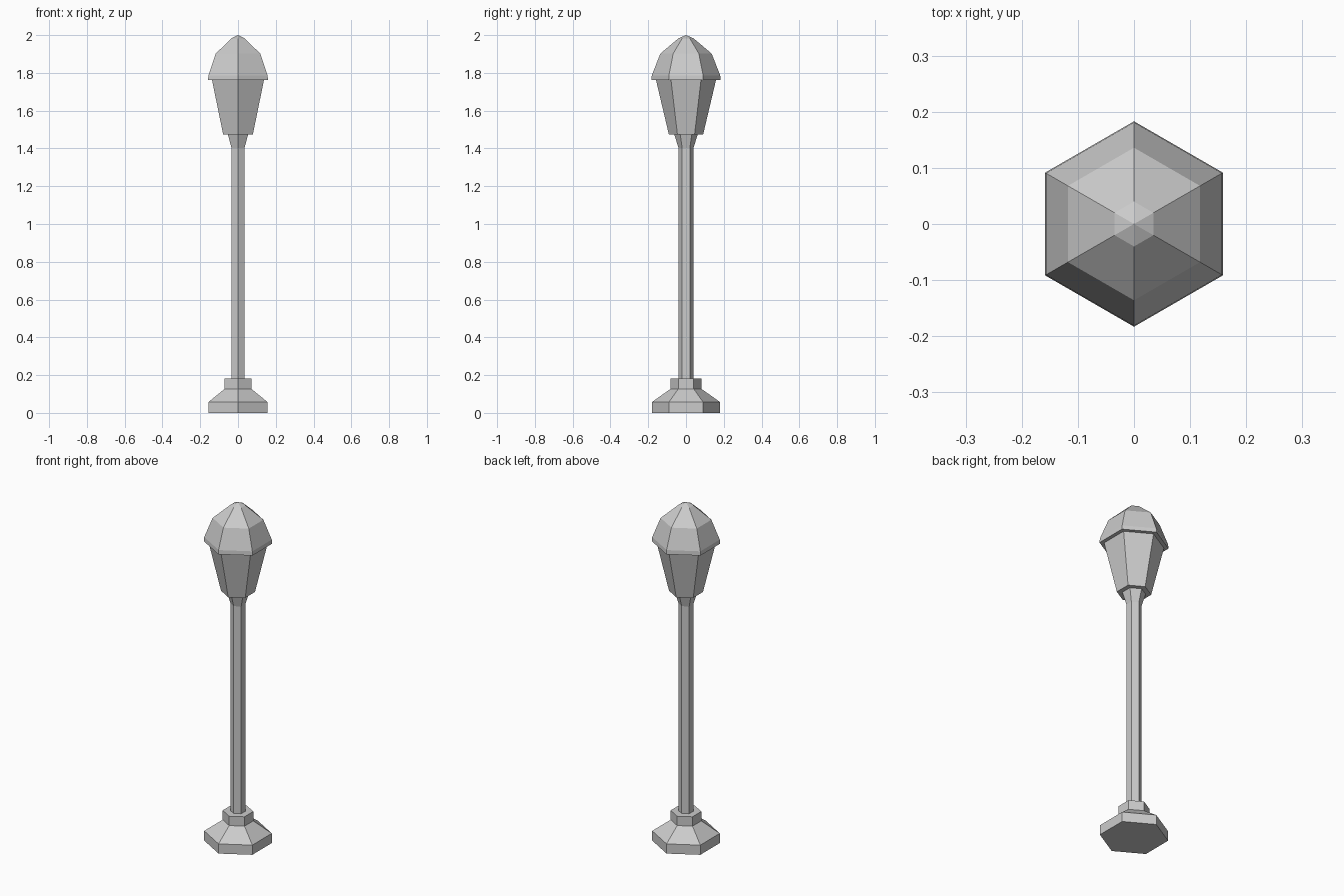
import bpy, bmesh, math

if "Cube" in bpy.data.objects:
    bpy.data.objects.remove(bpy.data.objects["Cube"])


def hex_part(name, profile):
    """Six-sided lathe of (radius, z) pairs, corners on the y axis; radius 0 makes a tip."""
    bm = bmesh.new()
    rings = []
    for r, z in profile:
        if r == 0:
            rings.append([bm.verts.new((0, 0, z))] * 6)
        else:
            rings.append([bm.verts.new((r * math.cos(a), r * math.sin(a), z))
                          for a in (math.radians(90 + 60 * i) for i in range(6))])
    bm.faces.new(rings[0][::-1])
    for low, high in zip(rings, rings[1:]):
        for i in range(6):
            j = (i + 1) % 6
            if high[i] is high[j]:
                bm.faces.new((low[i], low[j], high[i]))
            else:
                bm.faces.new((low[i], low[j], high[j], high[i]))
    if profile[-1][0] > 0:
        bm.faces.new(rings[-1])
    bmesh.ops.recalc_face_normals(bm, faces=bm.faces)
    mesh = bpy.data.meshes.new(name)
    bm.to_mesh(mesh)
    bm.free()
    obj = bpy.data.objects.new(name, mesh)
    bpy.context.collection.objects.link(obj)
    return obj


# Stepped foot with sloped shoulder and collar
hex_part("base", [(0.181, 0), (0.181, 0.057), (0.082, 0.127), (0.082, 0.182)])

# Slender pole flaring into the lantern support
hex_part("pole", [(0.04, 0.182), (0.04, 1.403), (0.062, 1.475)])

# Tapered lantern body
hex_part("lantern", [(0.091, 1.475), (0.159, 1.763)])

# Domed cap with rim
hex_part("cap", [(0.183, 1.763), (0.181, 1.787), (0.136, 1.902),
                 (0.04, 1.983), (0, 2.0)])
